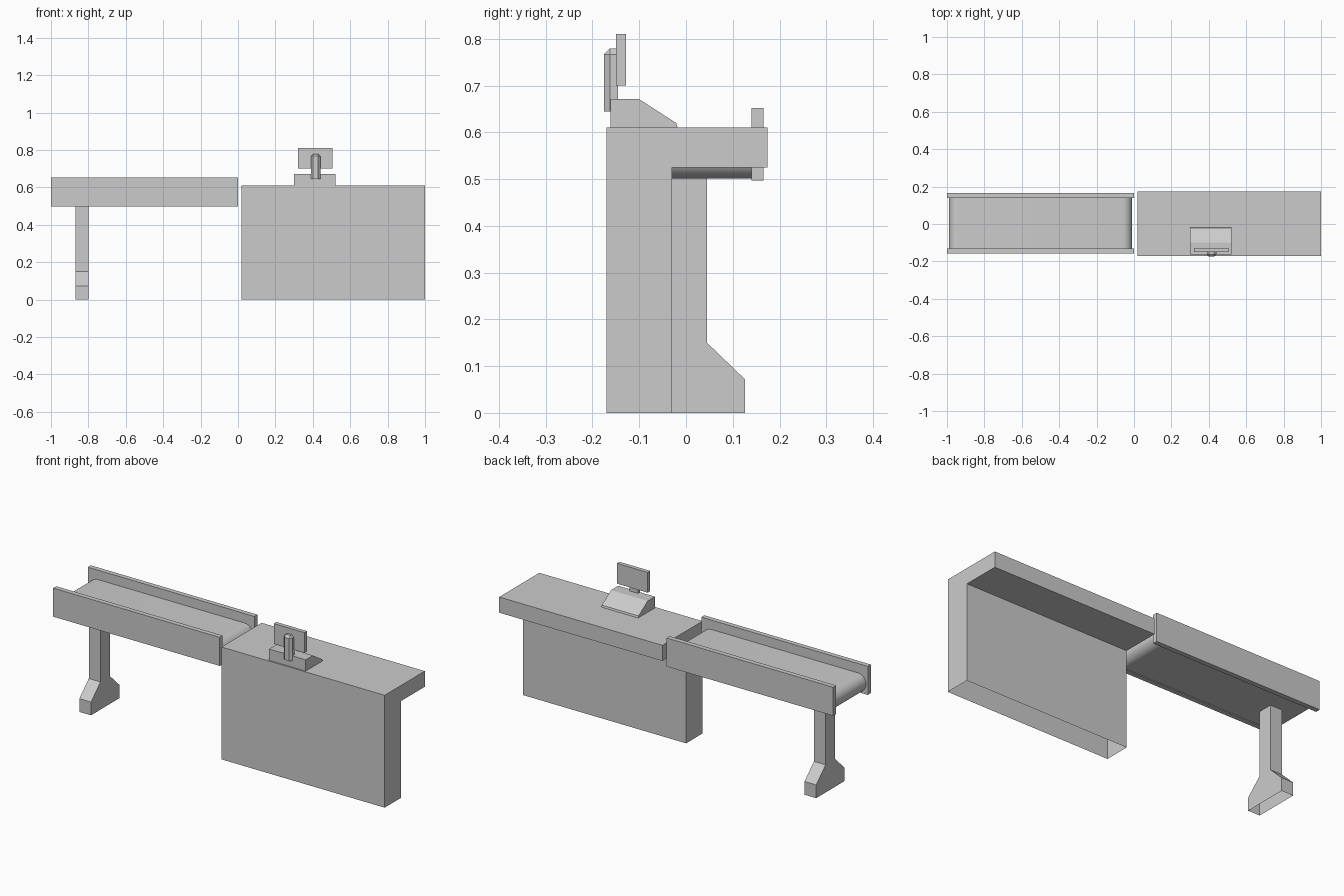
import bpy, bmesh, math

if "Cube" in bpy.data.objects:
    bpy.data.objects.remove(bpy.data.objects["Cube"])


def finish(name, bm):
    bmesh.ops.recalc_face_normals(bm, faces=bm.faces[:])
    mesh = bpy.data.meshes.new(name)
    bm.to_mesh(mesh)
    bm.free()
    ob = bpy.data.objects.new(name, mesh)
    bpy.context.collection.objects.link(ob)
    return ob


def prism(name, profile, axis, lo, hi, open_bottom=False):
    """Sweep a profile along x (points are y, z) or along y (points are x, z)."""
    bm = bmesh.new()
    if axis == 'x':
        verts = [bm.verts.new((lo, a, b)) for a, b in profile]
    else:
        verts = [bm.verts.new((a, lo, b)) for a, b in profile]
    face = bm.faces.new(verts)
    out = bmesh.ops.extrude_face_region(bm, geom=[face], use_keep_orig=True)
    d = (hi - lo, 0, 0) if axis == 'x' else (0, hi - lo, 0)
    bmesh.ops.translate(bm, vec=d, verts=[v for v in out['geom']
                                         if isinstance(v, bmesh.types.BMVert)])
    bmesh.ops.recalc_face_normals(bm, faces=bm.faces[:])
    if open_bottom:
        floor = [f for f in bm.faces if all(abs(v.co.z) < 1e-5 for v in f.verts)]
        bmesh.ops.delete(bm, geom=floor, context='FACES')
    return finish(name, bm)


def box(name, x, y, z):
    return prism(name, [(y[0], z[0]), (y[1], z[0]), (y[1], z[1]), (y[0], z[1])], 'x', *x)


# Counter: tall front panel with an overhanging top, open underneath
prism("counter", [(-0.17, 0), (-0.03, 0), (-0.03, 0.525), (0.174, 0.525),
                  (0.174, 0.61), (-0.17, 0.61)], 'x', 0.02, 1.0, open_bottom=True)

# Conveyor side rails
for name, y in (("front_rail", (-0.157, -0.131)), ("back_rail", (0.14, 0.166))):
    box(name, (-1.0, 0.0), y, (0.497, 0.652))

# Belt loop with rounded ends
r, zc, n = 0.05, 0.551, 16
loop = []
for cx, start in ((-0.06, -90), (-0.94, 90)):
    for i in range(n + 1):
        a = math.radians(start + 180 * i / n)
        loop.append((cx + r * math.cos(a), zc + r * math.sin(a)))
belt = prism("conveyor_belt", loop, 'y', -0.131, 0.14)
bpy.context.view_layer.objects.active = belt
belt.select_set(True)
bpy.ops.object.shade_smooth_by_angle(angle=math.radians(30))
belt.select_set(False)

# Support leg with flared foot, mirrored about its own centre
half = [(0.122, 0), (0.122, 0.072), (0.041, 0.15), (0.041, 0.501)]
outline = [(0.004 + y, z) for y, z in half] + [(0.004 - y, z) for y, z in reversed(half)]
prism("conveyor_leg", outline, 'x', -0.87, -0.80, open_bottom=True)

# Register with sloping keypad
prism("register_base", [(-0.162, 0.61), (-0.018, 0.61), (-0.021, 0.62),
                        (-0.10, 0.671), (-0.162, 0.671)], 'x', 0.30, 0.52)

# Display panel
box("display_panel", (0.32, 0.505), (-0.15, -0.128), (0.70, 0.81))

# Display stand with chamfered top and front edges
x0, x1, y0, y1, z0, z1 = 0.39, 0.44, -0.175, -0.147, 0.645, 0.779
bm = bmesh.new()
bmesh.ops.create_cube(bm, size=1.0)
for v in bm.verts:
    v.co = (x1 if v.co.x > 0 else x0, y1 if v.co.y > 0 else y0, z1 if v.co.z > 0 else z0)
edges = []
for e in bm.edges:
    a, b = (v.co for v in e.verts)
    back = a.y > -0.16 and b.y > -0.16
    top = a.z > 0.7 and b.z > 0.7
    upright = abs(a.z - b.z) > 0.01
    if (top and not back) or (upright and not back):
        edges.append(e)
bmesh.ops.bevel(bm, geom=edges, offset=0.012, segments=1, affect='EDGES')
finish("display_stand", bm)

# Small neck between register and display
box("display_neck", (0.39, 0.44), (-0.16, -0.145), (0.665, 0.705))
